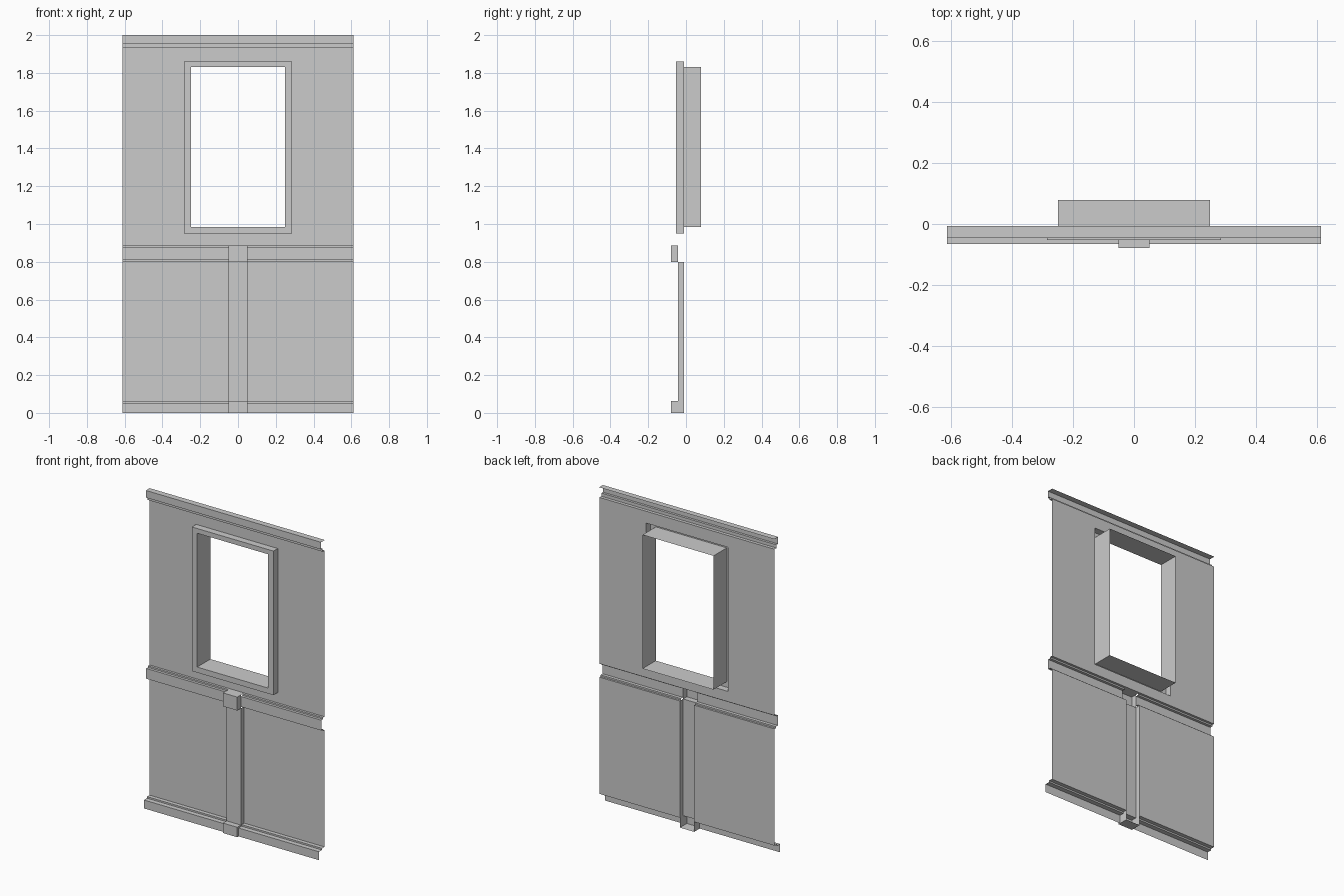
import bpy

if "Cube" in bpy.data.objects:
    bpy.data.objects.remove(bpy.data.objects["Cube"])

HALF = 0.612      # half width of the wall section
POST = 0.05       # half width of the central post
WALL = -0.01      # y of the wall surface


def make(name, verts, faces):
    mesh = bpy.data.meshes.new(name)
    mesh.from_pydata(verts, [], faces)
    mesh.update()
    obj = bpy.data.objects.new(name, mesh)
    bpy.context.collection.objects.link(obj)
    return obj


def strip(name, profile, x0, x1):
    """Sweep an open (y, z) profile along x, leaving the ends open."""
    n = len(profile)
    verts = [(x, y, z) for x in (x0, x1) for y, z in profile]
    faces = [(i, i + 1, n + i + 1, n + i) for i in range(n - 1)]
    return make(name, verts, faces)


def rings(name, loops):
    """Bridge successive rectangles (half width, z low, z high, y)."""
    verts, faces = [], []
    for w, lo, hi, y in loops:
        verts += [(-w, y, lo), (w, y, lo), (w, y, hi), (-w, y, hi)]
    for k in range(len(loops) - 1):
        a, b = 4 * k, 4 * k + 4
        for i in range(4):
            j = (i + 1) % 4
            faces.append((a + i, a + j, b + j, b + i))
    return make(name, verts, faces)


def open_box(name, z0, z1, front, back, ends=""):
    """Front and side faces, with optional (b)ottom and (t)op, open at the back."""
    verts = [(x, y, z) for z in (z0, z1)
             for x, y in ((-POST, back), (-POST, front), (POST, front), (POST, back))]
    faces = [(i, i + 1, i + 5, i + 4) for i in range(3)]
    if "b" in ends:
        faces.append((3, 2, 1, 0))
    if "t" in ends:
        faces.append((4, 5, 6, 7))
    return make(name, verts, faces)


# Upper wall with the window opening
rings("upper_wall", [(HALF, 0.885, 1.935, WALL), (0.285, 0.95, 1.86, WALL)])

# Raised window surround and deep reveal
rings("window_frame", [(0.285, 0.95, 1.86, WALL), (0.285, 0.95, 1.86, -0.053),
                       (0.248, 0.985, 1.83, -0.053), (0.248, 0.985, 1.83, 0.079)])

# Cornice along the top
strip("cornice", [(WALL, 1.935), (-0.03, 1.935), (-0.03, 1.955),
                  (-0.045, 1.955), (-0.045, 2.0), (-0.007, 2.0)], -HALF, HALF)

# Lower panels, rail and skirting, split on both sides of the post
rail = [(WALL, 0.80), (-0.022, 0.80), (-0.022, 0.81), (-0.042, 0.81),
        (-0.042, 0.875), (-0.025, 0.875), (-0.025, 0.885), (WALL, 0.885)]
skirting = [(-0.065, 0.0), (-0.065, 0.053), (-0.035, 0.053),
            (-0.035, 0.063), (WALL, 0.063)]
for side, x0, x1 in (("left", -HALF, -POST), ("right", POST, HALF)):
    strip("lower_panel_" + side, [(WALL, 0.063), (WALL, 0.80)], x0, x1)
    strip("rail_" + side, rail, x0, x1)
    strip("skirting_" + side, skirting, x0, x1)

# Central post: foot, shaft and cap
open_box("post_foot", 0.0, 0.063, -0.079, WALL, "b")
strip("post_foot_top", [(-0.079, 0.063), (-0.043, 0.063)], -POST, POST)
open_box("post_shaft", 0.063, 0.80, -0.043, WALL)
open_box("post_cap", 0.80, 0.885, -0.079, -0.042)
strip("post_cap_bottom", [(-0.079, 0.80), (-0.043, 0.80)], -POST, POST)
strip("post_cap_top", [(-0.079, 0.885), (WALL, 0.885)], -POST, POST)
